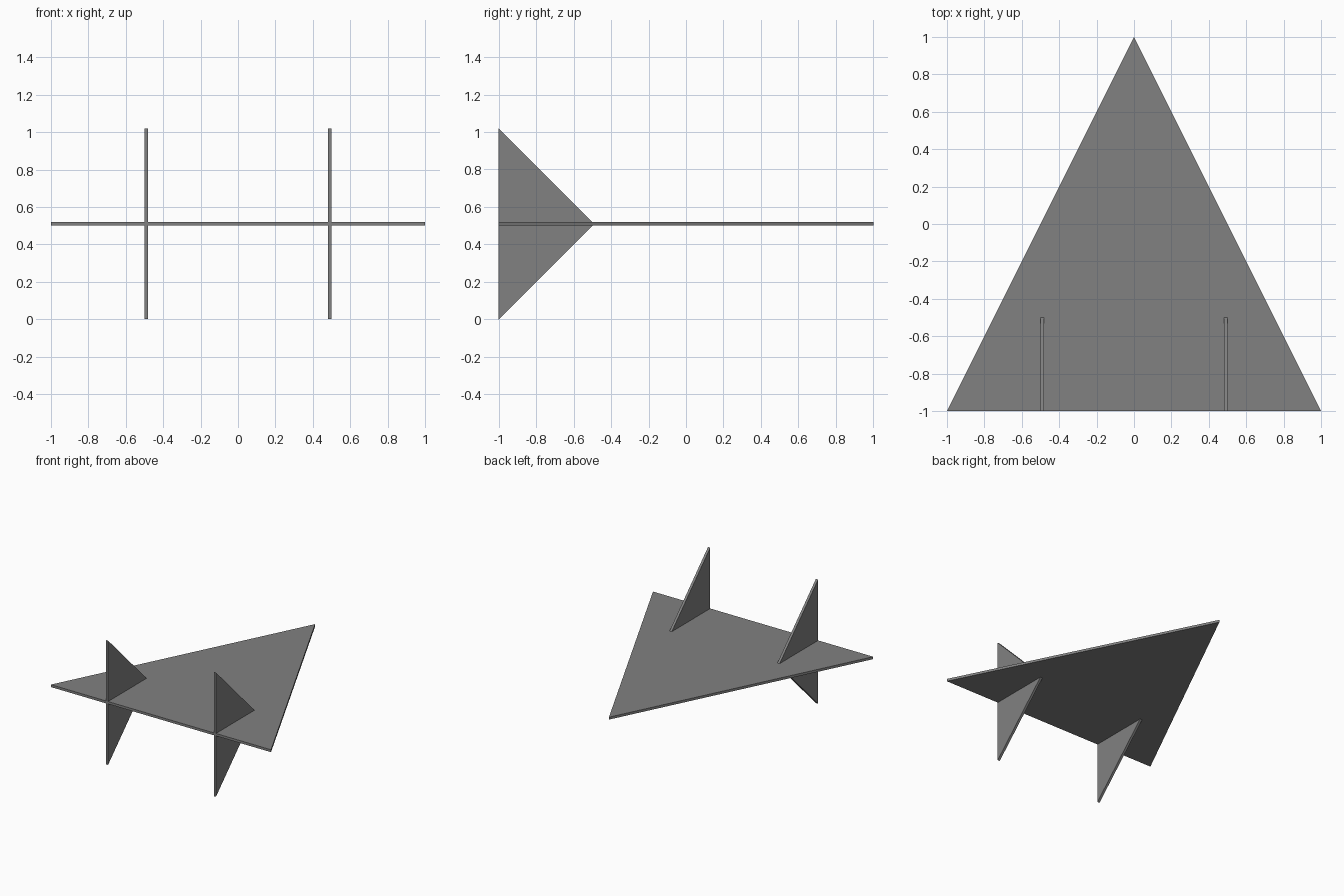
import bpy
import bmesh
from mathutils import Vector

if "Cube" in bpy.data.objects:
    bpy.data.objects.remove(bpy.data.objects["Cube"])

grey = bpy.data.materials.new("mid grey")
grey.diffuse_color = (0.22, 0.22, 0.22, 1)
grey.use_nodes = True
grey.node_tree.nodes["Principled BSDF"].inputs["Base Color"].default_value = grey.diffuse_color


def plate(name, outline, thickness):
    """Extrude a flat outline along a thickness vector."""
    bm = bmesh.new()
    face = bm.faces.new([bm.verts.new(p) for p in outline])
    ext = bmesh.ops.extrude_face_region(bm, geom=[face], use_keep_orig=True)
    moved = [v for v in ext["geom"] if isinstance(v, bmesh.types.BMVert)]
    bmesh.ops.translate(bm, verts=moved, vec=Vector(thickness))
    bmesh.ops.recalc_face_normals(bm, faces=bm.faces)
    mesh = bpy.data.meshes.new(name)
    bm.to_mesh(mesh)
    bm.free()
    mesh.materials.append(grey)
    obj = bpy.data.objects.new(name, mesh)
    bpy.context.collection.objects.link(obj)
    return obj


BOTTOM, TOP, FIN = 0.50, 0.52, 0.50

# Delta wing
plate("delta_wing", [(-1, -1, BOTTOM), (1, -1, BOTTOM), (0, 1, BOTTOM)],
      (0, 0, TOP - BOTTOM))

# Triangular fins above and below the wing on both sides
for side, x in (("left", -0.50), ("right", 0.48)):
    for level, z, height in (("upper", TOP, FIN), ("lower", BOTTOM, -FIN)):
        plate(f"{side}_{level}_fin",
              [(x, -1, z), (x, -1 + FIN, z), (x, -1, z + height)],
              (0.02, 0, 0))
